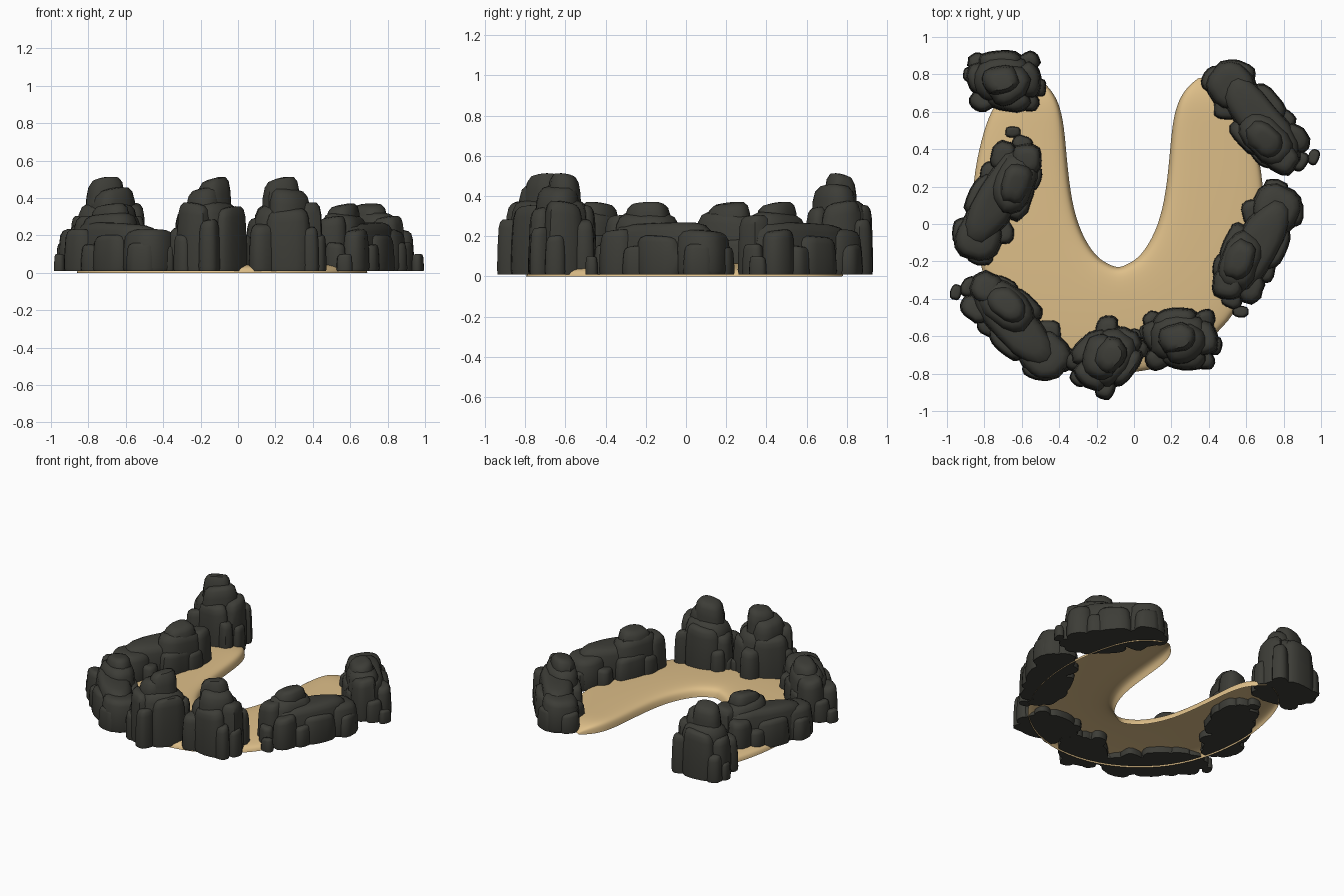
import bpy, math, random

if "Cube" in bpy.data.objects:
    bpy.data.objects.remove(bpy.data.objects["Cube"])

random.seed(4)


def material(name, color):
    m = bpy.data.materials.new(name)
    m.diffuse_color = (*color, 1)
    m.use_nodes = True
    m.node_tree.nodes["Principled BSDF"].inputs["Base Color"].default_value = m.diffuse_color
    return m


SAND = material("warm sand", (0.73, 0.52, 0.25))
ROCK = material("dark rock", (0.046, 0.046, 0.038))


def make(name, verts, faces, mat):
    me = bpy.data.meshes.new(name)
    me.from_pydata(verts, [], faces)
    me.materials.append(mat)
    ob = bpy.data.objects.new(name, me)
    bpy.context.collection.objects.link(ob)
    bpy.context.view_layer.objects.active = ob
    ob.select_set(True)
    return ob


# Sand beach: half outline as (inner x, inner y, outer x, outer y), mirrored into a U
half = [(.43, .78, .48, .78), (.37, .735, .56, .745), (.315, .65, .66, .65),
        (.288, .52, .72, .5), (.275, .35, .77, .28), (.25, .12, .785, .05),
        (.2, -.05, .74, -.25), (.12, -.175, .61, -.53), (.06, -.21, .33, -.75),
        (0, -.24, 0, -.82)]
rows = [(1, p) for p in half] + [(-1, p) for p in half[-2::-1]]
profile = [(0, 0), (.015, .042), (.07, .066), (.3, .068), (.7, .056), (.93, .04), (.985, .025), (1, 0)]
verts, faces = [], []
for s, p in rows:
    lift = {0: .15, 1: .7}.get(half.index(p), 1)
    for t, z in profile:
        x = p[0] + (p[2] - p[0]) * t
        y = p[1] + (p[3] - p[1]) * t
        verts.append((s * x - .085, y, z * lift))
n = len(profile)
for i in range(len(rows) - 1):
    for j in range(n - 1):
        a = i * n + j
        faces.append((a, a + n, a + n + 1, a + 1))
beach = make("sand_beach", verts, faces, SAND)
sub = beach.modifiers.new("smooth", 'SUBSURF')
sub.levels = sub.render_levels = 2
for f in beach.data.polygons:
    f.use_smooth = True


# One upright stone: lumpy rounded-box outline with a soft shoulder and flat foot
def stone(verts, faces, x, y, rx, ry, h, turn=0, sides=16):
    base = len(verts)
    lump = [random.uniform(.94, 1.06) for _ in range(sides)]
    tilt = random.uniform(0, 6.28)
    rings = [(0, .98), (.08, 1.03), (.5, .99), (.82, .92), (.93, .82), (.985, .64), (1, .35)]
    for zf, r in rings:
        for k in range(sides):
            a = 2 * math.pi * k / sides
            c, s = math.cos(a), math.sin(a)
            q = r * lump[k] / (abs(c) ** 2.6 + abs(s) ** 2.6) ** (1 / 2.6)
            px, py = q * c * rx, q * s * ry
            slope = 1 + .05 * math.cos(a - tilt) * r
            verts.append((x + px * math.cos(turn) - py * math.sin(turn),
                          y + px * math.sin(turn) + py * math.cos(turn),
                          .01 + (h - .01) * zf * slope))
    for i in range(len(rings) - 1):
        for k in range(sides):
            a, b = base + i * sides + k, base + i * sides + (k + 1) % sides
            faces.append((a, b, b + sides, a + sides))
    faces.append(tuple(base + k for k in reversed(range(sides))))
    top = base + (len(rings) - 1) * sides
    faces.append(tuple(top + k for k in range(sides)))


def outcrop(name, stones, x, y, degrees):
    verts, faces = [], []
    for st in stones:
        stone(verts, faces, *st)
    a = math.radians(degrees)
    verts = [(x + px * math.cos(a) - py * math.sin(a),
              y + px * math.sin(a) + py * math.cos(a), z) for px, py, z in verts]
    ob = make(name, verts, faces, ROCK)
    bpy.ops.object.select_all(action='DESELECT')
    ob.select_set(True)
    bpy.ops.object.shade_smooth_by_angle(angle=math.radians(50))


# Tall outcrop: broad core columns with lower stones leaning on them
tall = [(-.02, .01, .105, .085, .505, .2), (.02, -.02, .125, .1, .45, .6),
        (-.01, .01, .165, .13, .37, .1), (.12, .01, .075, .1, .37, .2),
        (-.13, .02, .07, .09, .3, .3), (.02, -.1, .12, .06, .34, -.1),
        (-.03, .11, .12, .06, .35, .1), (.12, .1, .07, .055, .28, .7),
        (-.11, -.09, .08, .06, .26, .6), (.12, -.1, .065, .05, .24, -.6),
        (-.14, .1, .06, .05, .2, -.5), (-.18, .04, .045, .04, .13, 0),
        (.18, -.03, .04, .05, .2, 0)]

# Long outcrop: low ridge with one peak, side stones and a loose boulder
long = [(.02, 0, .3, .115, .265, -.05), (.12, -.05, .12, .085, .365, .1),
        (.12, -.04, .17, .11, .315, .1), (-.22, 0, .13, .125, .23, .1),
        (.26, -.04, .085, .085, .3, .4), (.22, .08, .085, .065, .23, .2),
        (-.02, .09, .12, .065, .2, 0), (.06, -.11, .12, .06, .21, .1),
        (-.24, .08, .08, .06, .16, .5), (-.3, -.05, .06, .07, .15, .3),
        (-.14, -.1, .07, .06, .15, .7), (.19, -.11, .07, .05, .18, .2),
        (.1, .1, .07, .05, .15, .3), (.33, .02, .04, .055, .16, .2),
        (.36, .09, .03, .042, .1, .5)]

for i, (x, y, r) in enumerate([(-.69, .76, 0), (.25, -.62, 0), (-.15, -.71, 228)]):
    outcrop(f"tall_outcrop_{i + 1}", tall, x, y, r)
for i, (x, y, r) in enumerate([(.66, .575, -50), (.66, -.11, -118),
                               (-.73, .13, 63), (-.63, -.55, 136)]):
    outcrop(f"long_outcrop_{i + 1}", long, x, y, r)
